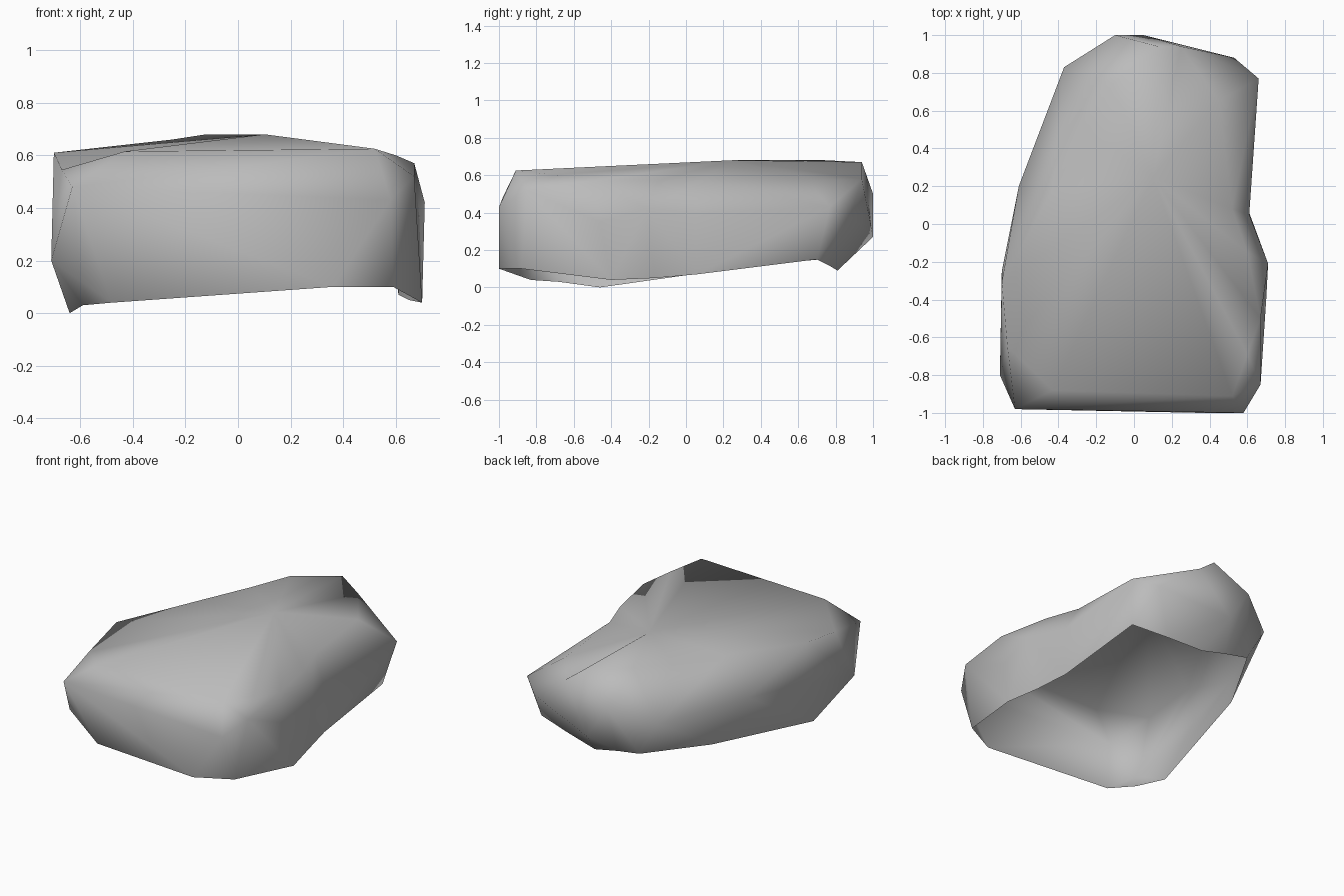
import bpy
import bmesh
from mathutils import Vector
from mathutils.geometry import normal

default = bpy.data.objects.get("Cube")
if default:
    bpy.data.objects.remove(default, do_unlink=True)

# Plain stone colour
stone = bpy.data.materials.new("stone_grey")
stone.use_nodes = True
GREY = (0.5, 0.5, 0.5, 1)
stone.diffuse_color = GREY
shader = stone.node_tree.nodes["Principled BSDF"]
shader.inputs["Base Color"].default_value = GREY
shader.inputs["Roughness"].default_value = 0.9

# Outlines of the rock, counter-clockwise from the front corner at -x:
# the open lower rim, the widest line, and the edge of the top
rim = [(-.48, -.83, .04), (.36, -1, .1), (.59, -.88, .1), (.7, -.4, .04),
       (.65, -.17, .05), (.61, .06, .07), (.6, .7, .15), (.36, .76, .12),
       (.12, .81, .09), (-.06, .82, .13), (-.23, .83, .16), (-.47, .39, .12),
       (-.64, -.46, 0), (-.59, -.68, .03)]
waist = [(-.63, -.98, .48), (.58, -1, .43), (.67, -.85, .52), (.68, -.46, .35),
         (.71, -.21, .42), (.61, .05, .4), (.66, .77, .43), (.53, .88, .38),
         (.05, 1, .27), (-.1, 1, .5), (-.37, .83, .4), (-.61, .2, .4),
         (-.7, -.25, .35), (-.71, -.8, .2)]
shoulder = [(-.43, -.88, .615), (.52, -.91, .625), (.6, -.69, .6),
            (.67, -.5, .57), (.6, -.15, .57), (.52, .08, .57), (.45, .65, .57),
            (.25, .94, .58), (.13, .94, .67), (-.12, .74, .68), (-.25, .5, .66),
            (-.43, .18, .64), (-.7, -.31, .61), (-.67, -.65, .545)]
peak = (.1, .25, .68)

bm = bmesh.new()


def add_facet_pair(a, b, c, d):
    """Split a four-cornered patch along the diagonal that bulges outward."""
    outward = normal(a.co, b.co, c.co)
    if outward.dot(d.co - a.co) > 0:
        a, b, c, d = b, c, d, a
    bm.faces.new((a, b, c))
    bm.faces.new((a, c, d))


# Loft the shell upwards, leaving the underside open
rings = [[bm.verts.new(Vector(point)) for point in ring]
         for ring in (rim, waist, shoulder)]
apex = bm.verts.new(peak)
top = rings[-1]
count = len(rim)
for i in range(count):
    j = (i + 1) % count
    for low, high in zip(rings, rings[1:]):
        add_facet_pair(low[i], low[j], high[j], high[i])
    # Broad facets of the top meet at the peak
    bm.faces.new((top[i], top[j], apex))

# Soft, worn shading over the whole shell
for face in bm.faces:
    face.smooth = True

mesh = bpy.data.meshes.new("rock_shell")
bm.to_mesh(mesh)
bm.free()
mesh.materials.append(stone)

rock = bpy.data.objects.new("rock_shell", mesh)
bpy.context.collection.objects.link(rock)
